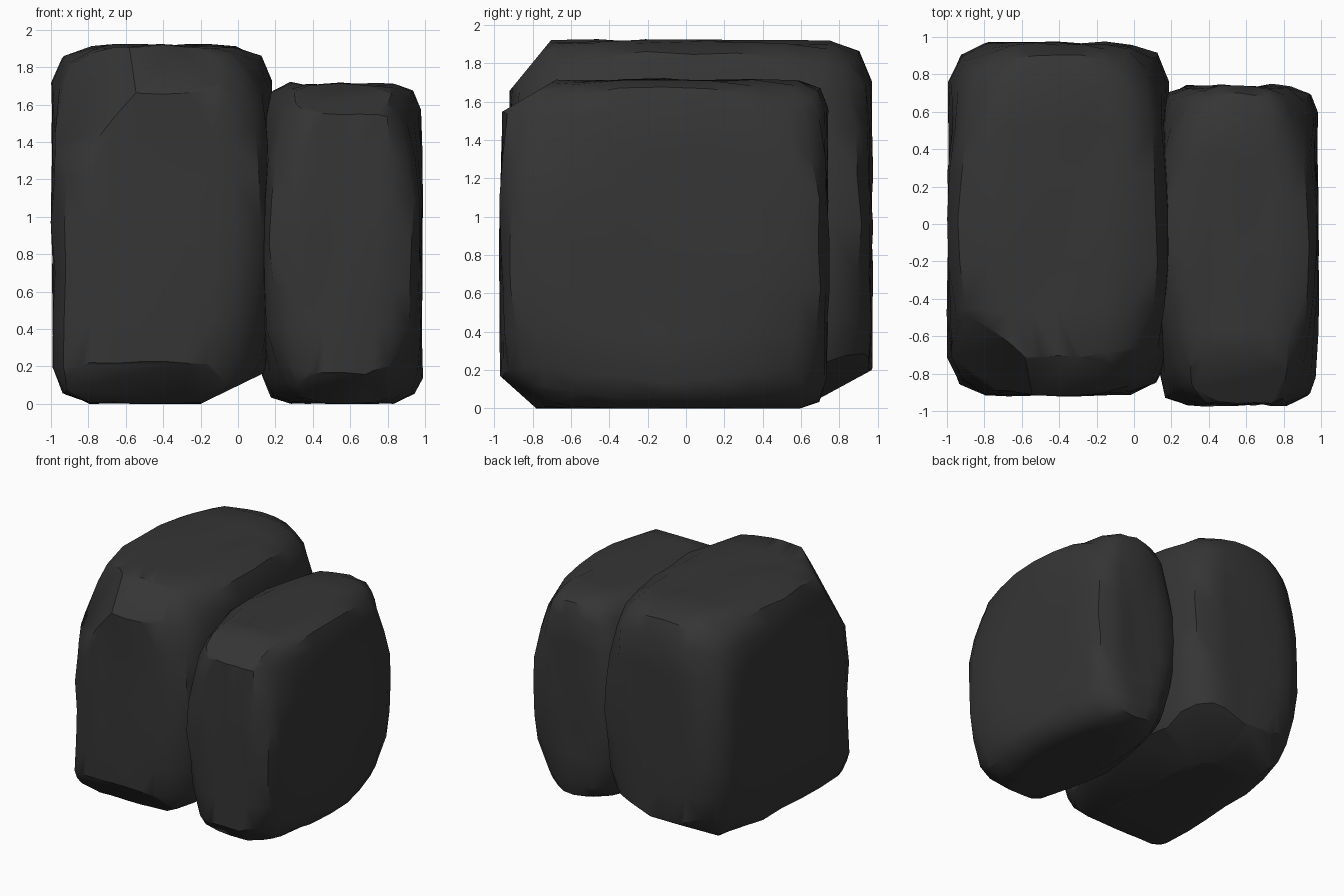
import bpy, bmesh, random
from mathutils import Vector

if "Cube" in bpy.data.objects:
    bpy.data.objects.remove(bpy.data.objects["Cube"])

stone = bpy.data.materials.new("dark_stone")
stone.diffuse_color = (0.036, 0.036, 0.036, 1)
stone.use_nodes = True
stone.node_tree.nodes["Principled BSDF"].inputs["Base Color"].default_value = stone.diffuse_color


def boulder(name, lo, hi, r, cuts, seed, rough=0.012, pull=0.065, keep=None):
    """Blocky rock: gridded box with rounded rims, worn corners, slight roughness and chips."""
    rng = random.Random(seed)
    lo, hi = Vector(lo), Vector(hi)
    mid, half = (lo + hi) / 2, (hi - lo) / 2
    n = 8
    bm = bmesh.new()
    bmesh.ops.create_cube(bm, size=2)
    bmesh.ops.subdivide_edges(bm, edges=bm.edges[:], cuts=n - 1, use_grid_fill=True)
    for v in bm.verts:
        p, c = Vector(), Vector()
        for a in range(3):
            i = round((v.co[a] + 1) / 2 * n)
            low, high = lo[a] + r, hi[a] - r
            if i == 0:
                p[a], c[a] = lo[a], low
            elif i == n:
                p[a], c[a] = hi[a], high
            else:
                p[a] = c[a] = low + (high - low) * (i - 1) / (n - 2)
        q = c + (p - c).normalized() * r
        # wear down the corners, except one that stays sharp
        u = Vector([(q[a] - mid[a]) / half[a] for a in range(3)])
        if not (keep and all(u[a] * keep[a] > 0 for a in range(3))):
            wear = pull * (abs(u.x * u.y * u.z) / 0.65) ** 2.2
            q -= Vector([wear * u[a] for a in range(3)])
        q += Vector([rng.uniform(-rough, rough) for _ in range(3)])
        q.z = max(q.z, 0)
        v.co = q
    # chipped corners: keep the side of each plane facing the middle
    for a, b, c in cuts:
        a, b, c = Vector(a), Vector(b), Vector(c)
        no = (b - a).cross(c - a).normalized()
        if no.dot(mid - a) > 0:
            no = -no
        res = bmesh.ops.bisect_plane(bm, geom=bm.verts[:] + bm.edges[:] + bm.faces[:],
                                     plane_co=a, plane_no=no, clear_outer=True)
        edges = [e for e in res["geom_cut"] if isinstance(e, bmesh.types.BMEdge)]
        bmesh.ops.holes_fill(bm, edges=edges, sides=0)
    bmesh.ops.recalc_face_normals(bm, faces=bm.faces[:])
    me = bpy.data.meshes.new(name)
    bm.to_mesh(me)
    bm.free()
    ob = bpy.data.objects.new(name, me)
    bpy.context.collection.objects.link(ob)
    me.materials.append(stone)
    bpy.ops.object.select_all(action='DESELECT')
    ob.select_set(True)
    bpy.context.view_layer.objects.active = ob
    bpy.ops.object.shade_smooth_by_angle(angle=0.65)
    return ob


# tall left rock
boulder("tall_rock", (-0.99, -0.91, 0), (0.18, 0.965, 1.915), 0.2, [
    ((-0.2, -1, 0), (0.15, -1, 0.17), (-0.2, 1, 0)),               # under right side
    ((-1, 0.6, 0), (-1, 0.95, 0.19), (0, 0.6, 0)),                 # under back
    ((0.18, 0.95, 0.38), (-0.4, 0.96, 0.17), (0.15, 0.5, 0.14)),   # under back right
    ((-0.98, 0.9, 0.4), (-0.98, 0.6, 0.06), (-0.55, 0.95, 0.14)),  # under back left
    ((-1, -0.9, 0.21), (-1, -0.72, 0), (0, -0.9, 0.21)),           # under front
    ((-1, -0.72, 1.9), (-1, -0.9, 1.68), (0, -0.72, 1.9)),         # top front edge
    ((-0.98, -0.38, 1.85), (-0.58, -0.72, 1.9), (-0.94, -0.86, 1.2)),  # top front left
    ((0.17, -0.52, 1.85), (-0.06, -0.68, 1.9), (0.12, -0.86, 1.5)),    # top front right
], 3, keep=(-1, -1, -1))

# lower right rock
boulder("low_rock", (0.13, -0.965, 0), (0.98, 0.74, 1.71), 0.15, [
    ((0, -0.97, 1.54), (0, -0.7, 1.7), (1, -0.97, 1.54)),          # top front edge
    ((0, -0.97, 0.17), (0, -0.78, 0), (1, -0.97, 0.17)),           # under front
    ((0.97, -0.93, 0.3), (0.97, -0.57, 0.03), (0.6, -0.9, 0.07)),  # under front right
], 8)
